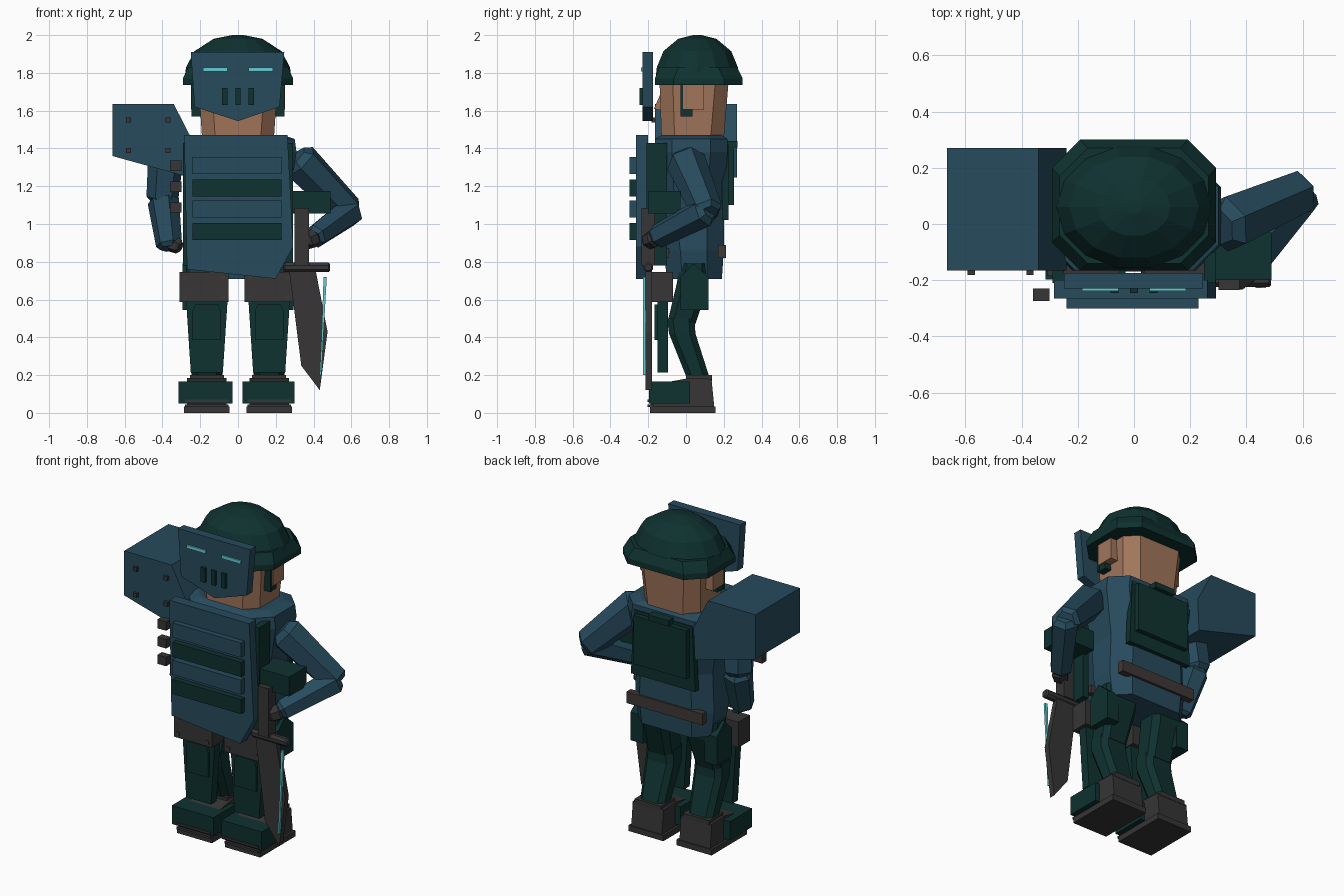
import bpy, bmesh, math
from mathutils import Vector

cube = bpy.data.objects.get("Cube")
if cube:
    bpy.data.objects.remove(cube, do_unlink=True)


def material(name, r, g, b):
    m = bpy.data.materials.new(name)
    m.use_nodes = True
    m.diffuse_color = (r, g, b, 1)
    bsdf = next(n for n in m.node_tree.nodes if n.type == "BSDF_PRINCIPLED")
    bsdf.inputs["Base Color"].default_value = (r, g, b, 1)
    return m


BLUE = material("steel blue", .020, .070, .110)
GREEN = material("dark green", .0045, .031, .029)
GREY = material("charcoal", .038, .036, .037)
SKIN = material("skin", .36, .18, .105)
CYAN = material("glowing cyan", .13, .60, .66)
BELT = material("brown grey", .050, .040, .037)


def finish(name, bm, mat):
    bmesh.ops.recalc_face_normals(bm, faces=bm.faces)
    me = bpy.data.meshes.new(name)
    bm.to_mesh(me)
    bm.free()
    me.materials.append(mat)
    ob = bpy.data.objects.new(name, me)
    bpy.context.collection.objects.link(ob)
    return ob


def loft(name, rings, mat):
    """Skin a list of equal-length point rings and cap both ends."""
    bm = bmesh.new()
    rows = [[bm.verts.new(p) for p in ring] for ring in rings]
    n = len(rows[0])
    for a, b in zip(rows, rows[1:]):
        for i in range(n):
            j = (i + 1) % n
            bm.faces.new((a[i], a[j], b[j], b[i]))
    bm.faces.new(rows[0])
    bm.faces.new(rows[-1])
    return finish(name, bm, mat)


def box(name, x, y, z, mat):
    ring = lambda h: [(x[0], y[0], h), (x[1], y[0], h), (x[1], y[1], h), (x[0], y[1], h)]
    return loft(name, [ring(z[0]), ring(z[1])], mat)


def plate(name, outline, y, mat):
    """Front outline (x, z) extruded along y."""
    return loft(name, [[(px, d, pz) for px, pz in outline] for d in y], mat)


def side_plate(name, outline, x, mat):
    """Side outline (y, z) extruded along x."""
    return loft(name, [[(d, py, pz) for py, pz in outline] for d in x], mat)


def octagon(hx, y0, y1, z, cut):
    """Rectangle with chamfered corners."""
    return [(-hx + cut, y0, z), (hx - cut, y0, z), (hx, y0 + cut, z), (hx, y1 - cut, z),
            (hx - cut, y1, z), (-hx + cut, y1, z), (-hx, y1 - cut, z), (-hx, y0 + cut, z)]


def limb(name, start, end, r0, r1, mat, sides=6):
    a, b = Vector(start), Vector(end)
    q = (b - a).to_track_quat("Z", "Y")
    def ring(c, r):
        return [c + q @ Vector((r * math.cos(t), r * math.sin(t), 0))
                for t in (math.tau * (i + .5) / sides for i in range(sides))]
    d = (b - a).normalized()
    return loft(name, [ring(a - d * r0 * .35, r0 * .65), ring(a, r0),
                       ring(b, r1), ring(b + d * r1 * .3, r1 * .7)], mat)


# Torso and its armour
loft("torso", [octagon(.25, -.10, .19, .71, .08), octagon(.27, -.12, .20, .86, .09),
               octagon(.26, -.15, .20, 1.1, .09), octagon(.31, -.165, .22, 1.38, .09),
               octagon(.30, -.165, .22, 1.45, .09), octagon(.24, -.13, .19, 1.47, .08)], BLUE)
plate("chest_plate", [(-.285, 1.47), (.262, 1.47), (.292, .88), (.2, .71), (-.27, .76)],
      (-.265, -.2), BLUE)
for i, z in enumerate((1.265, 1.145, 1.035, .915)):
    box(f"chest_rib_{i}", (-.24, .23), (-.3, -.26), (z, z + .09), GREEN if i % 2 else BLUE)
for s in (-1, 1):
    box(f"chest_strap_{s}", (s * .27 - .02, s * .27 + .02), (-.21, -.1), (.78, 1.43), GREEN)
for i in range(3):
    z = 1.06 + i * .11
    box(f"shell_{i}", (-.36, -.3), (-.275, -.23), (z, z + .055), GREY)
plate("back_plate", [(-.22, 1.02), (.22, 1.02), (.2, 1.42), (-.2, 1.42)], (.19, .225), GREEN)
box("back_pad", (-.18, .18), (.22, .255), (1.1, 1.4), GREEN)
box("back_clip", (-.07, .07), (.22, .272), (1.405, 1.44), GREEN)
box("belt", (-.26, .26), (.17, .212), (.82, .89), BELT)
box("belt_front", (-.24, .24), (-.125, -.09), (.82, .87), BELT)

# Head, ears and chin straps
loft("head", [octagon(.19, -.13, .2, 1.45, .07), octagon(.21, -.14, .225, 1.75, .07)], SKIN)
side_plate("nose", [(-.13, 1.7), (-.17, 1.61), (-.13, 1.6)], (-.03, .03), SKIN)
for s in (-1, 1):
    box(f"ear_{s}", (s * .19, s * .25), (-.015, .095), (1.605, 1.735), SKIN)
    box(f"chin_strap_{s}", (s * .19, s * .245), (-.03, -.015), (1.57, 1.75), GREEN)
    box(f"strap_buckle_{s}", (s * .19, s * .24), (-.03, .035), (1.57, 1.61), GREEN)

# Helmet: faceted dome over a chamfered brim
dome = []
for r, z in ((.283, 1.77), (.275, 1.83), (.23, 1.915), (.13, 1.98), (.03, 2.0)):
    dome.append([(r * math.cos(t), .06 + r * .8 * math.sin(t), z)
                 for t in (math.tau * i / 14 for i in range(14))])
loft("helmet_dome", dome, GREEN)
loft("helmet_brim", [octagon(.292, -.165, .3, 1.735, .1), octagon(.292, -.165, .3, 1.77, .1),
                     octagon(.265, -.14, .27, 1.83, .1)], GREEN)

# Raised visor
plate("visor", [(-.25, 1.91), (.245, 1.91), (.22, 1.62), (0, 1.545), (-.23, 1.62)],
      (-.23, -.175), BLUE)
for s in (-1, 1):
    box(f"visor_eye_{s}", (s * .055, s * .185), (-.238, -.229), (1.808, 1.828), CYAN)
for i in (-1, 0, 1):
    box(f"visor_slit_{i}", (i * .07 - .014, i * .07 + .014), (-.245, -.225), (1.63, 1.72), GREEN)

# Large shoulder guard with rivets
plate("shoulder_guard", [(-.665, 1.635), (-.34, 1.635), (-.24, 1.44), (-.25, 1.245), (-.665, 1.36)],
      (-.165, .27), BLUE)
for x in (-.58, -.37):
    for z in (1.39, 1.55):
        box("guard_rivet", (x - .013, x + .013), (-.182, -.16), (z - .013, z + .013), GREY)

# Left arm, bent towards the sword
limb("left_upper_arm", (.33, .0, 1.33), (.585, .11, 1.07), .105, .085, BLUE)
limb("left_forearm", (.59, .1, 1.065), (.41, -.15, .935), .082, .065, BLUE)
limb("left_hand", (.40, -.17, .925), (.365, -.2, .91), .05, .045, GREY)
box("arm_pouch", (.27, .49), (-.2, -.03), (1.055, 1.175), GREEN)

# Right arm, hanging
limb("right_upper_arm", (-.38, .03, 1.38), (-.40, .06, 1.14), .095, .085, BLUE)
limb("right_forearm", (-.395, .055, 1.12), (-.365, -.03, .89), .085, .07, BLUE)
limb("right_hand", (-.345, -.04, .895), (-.315, -.055, .88), .045, .04, GREY)

# Sword
box("sword_grip", (.3, .375), (-.235, -.165), (.78, 1.085), GREY)
limb("sword_guard", (.25, -.2, .77), (.48, -.2, .77), .027, .027, GREY, 8)
plate("sword_blade", [(.27, .76), (.41, .76), (.474, .43), (.433, .12), (.335, .25), (.297, .55)],
      (-.215, -.18), GREY)
plate("sword_edge", [(.453, .72), (.47, .72), (.452, .4), (.442, .2), (.432, .2), (.442, .4)],
      (-.228, -.214), CYAN)

# Legs, pouches and boots
for s in (-1, 1):
    cx = s * .165
    def span(w):
        return (cx - w, cx + w)
    loft(f"thigh_{s}", [octagon(.085, -.10, .05, .47, .03), octagon(.105, -.05, .12, .68, .035),
                        octagon(.11, -.03, .12, .79, .035)], GREEN).location.x = cx
    loft(f"shin_{s}", [octagon(.08, .01, .13, .17, .03), octagon(.095, -.09, .05, .42, .03),
                       octagon(.09, -.10, .045, .5, .03)], GREEN).location.x = cx
    plate(f"shin_guard_{s}", [(cx - .11, .6), (cx + .11, .6), (cx + .085, .215), (cx - .085, .215)],
          (-.15, -.095), GREEN)
    plate(f"knee_pad_{s}", [(cx - .06, .575), (cx + .06, .575), (cx + .075, .54),
                            (cx + .075, .385), (cx - .075, .385), (cx - .075, .54)],
          (-.166, -.14), GREEN)
    hx = cx + (.0 if s > 0 else -.015)
    box(f"hip_box_{s}", (hx - .13, hx + .13), (-.185, -.07), (.588, .745), GREY)
    for dx in (-.1, .1):
        for z in (.615, .715):
            box("hip_rivet", (hx + dx - .01, hx + dx + .01), (-.191, -.18), (z - .01, z + .01), BELT)
    side_plate(f"thigh_pouch_{s}", [(-.03, .545), (.12, .545), (.12, .72), (.04, .79), (-.03, .72)],
               (s * .21, s * .295), GREEN)
    side_plate(f"boot_{s}", [(-.19, .03), (.15, .03), (.135, .18), (.02, .185), (-.17, .15)],
               span(.105), GREY)
    box(f"boot_sole_{s}", span(.12), (-.19, .157), (0, .035), GREY)
    box(f"toe_cap_{s}", (cx - .14 - .01 * (s < 0), cx + .135), (-.197, .02), (.05, .165), GREEN)
    for z in (.03, .057):
        box("toe_bar", span(.115), (-.204, -.17), (z, z + .014), GREY)
    box(f"boot_cuff_{s}", span(.09), (.0, .138), (.17, .2), GREY)
